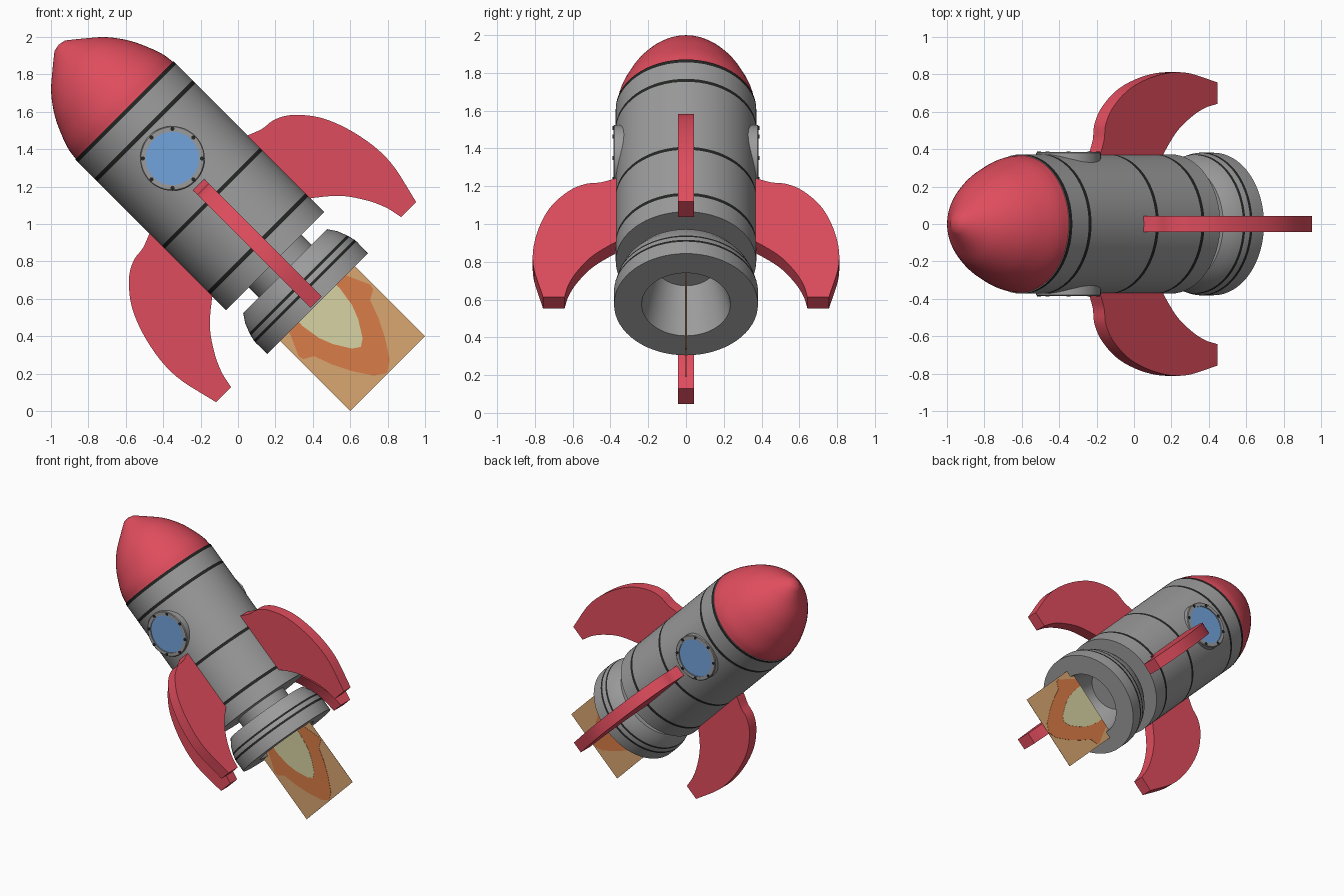
import bpy, bmesh, math
from mathutils import Matrix, Vector

if "Cube" in bpy.data.objects:
    bpy.data.objects.remove(bpy.data.objects["Cube"])

# Rocket space: local z runs up the rocket axis, tilted 45 degrees in the world
BASE = Matrix.Translation((0.5, 0, 0.5)) @ Matrix.Rotation(math.radians(-45), 4, 'Y')


def material(name, color):
    m = bpy.data.materials.new(name)
    m.diffuse_color = (*color, 1)
    m.use_nodes = True
    m.node_tree.nodes["Principled BSDF"].inputs["Base Color"].default_value = m.diffuse_color
    return m


RED = material("red paint", (0.74, 0.073, 0.11))
GREY = material("grey metal", (0.33, 0.33, 0.33))
BLACK = material("black trim", (0.018, 0.02, 0.018))
BLUE = material("blue glass", (0.17, 0.37, 0.72))
TAN = material("flame tan", (0.70, 0.38, 0.165))
ORANGE = material("flame orange", (0.70, 0.2, 0.063))
PALE = material("flame pale", (0.68, 0.65, 0.36))


def finish(bm, name, mats, matrix):
    bmesh.ops.remove_doubles(bm, verts=bm.verts, dist=1e-5)
    bmesh.ops.recalc_face_normals(bm, faces=bm.faces)
    me = bpy.data.meshes.new(name)
    bm.to_mesh(me)
    bm.free()
    for m in mats:
        me.materials.append(m)
    ob = bpy.data.objects.new(name, me)
    ob.matrix_world = matrix
    bpy.context.collection.objects.link(ob)
    bpy.ops.object.select_all(action='DESELECT')
    ob.select_set(True)
    bpy.context.view_layer.objects.active = ob
    bpy.ops.object.shade_smooth_by_angle(angle=math.radians(30))
    return ob


def spline(pts, steps=5):
    """Smooth 2D curve through the points (Catmull-Rom)."""
    p = [Vector(q) for q in pts]
    p = [2 * p[0] - p[1]] + p + [2 * p[-1] - p[-2]]
    out = []
    for a, b, c, d in zip(p, p[1:], p[2:], p[3:]):
        for i in range(steps):
            t = i / steps
            out.append(0.5 * (2 * b + (c - a) * t + (2 * a - 5 * b + 4 * c - d) * t * t
                              + (3 * b - a - 3 * c + d) * t ** 3))
    return [tuple(v) for v in out] + [tuple(pts[-1])]


def lathe(name, profile, mats, matrix=BASE, bands=(), n=64):
    """Spin (radius, height) points; faces inside a band get material 1."""
    bm = bmesh.new()
    rings = [[bm.verts.new((r * math.cos(k * math.tau / n), r * math.sin(k * math.tau / n), z))
              for k in range(n)] for r, z in profile]
    for i, (lo, hi) in enumerate(zip(rings, rings[1:])):
        (r0, z0), (r1, z1) = profile[i], profile[i + 1]
        mid = (z0 + z1) / 2
        dark = any(a < mid < b for a, b in bands) and min(r0, r1) > 0.3
        for k in range(n):
            j = (k + 1) % n
            if r0 < 1e-6:
                f = bm.faces.new((lo[k], hi[j], hi[k]))
            elif r1 < 1e-6:
                f = bm.faces.new((lo[k], lo[j], hi[k]))
            else:
                f = bm.faces.new((lo[k], lo[j], hi[j], hi[k]))
            f.material_index = int(dark)
    return finish(bm, name, mats, matrix)


def prism(name, outline, half, mat, matrix=BASE):
    """Extrude an (x, z) outline symmetrically along y."""
    bm = bmesh.new()
    f = bm.faces.new([bm.verts.new((x, -half, z)) for x, z in outline])
    ext = bmesh.ops.extrude_face_region(bm, geom=[f])["geom"]
    bmesh.ops.translate(bm, vec=(0, 2 * half, 0),
                        verts=[g for g in ext if isinstance(g, bmesh.types.BMVert)])
    return finish(bm, name, [mat], matrix)


# Nose cone
nose = spline([(0.367, 1.565), (0.358, 1.63), (0.332, 1.706), (0.284, 1.808),
               (0.21, 1.91), (0.12, 1.99), (0.04, 2.055)])
lathe("nose_cone", [(0, 1.56)] + nose + [(0, 2.063)], [RED])

# Body tube with four painted stripes
R = 0.372
stripes = [(c - 0.011, c + 0.011) for c in (0.557, 0.902, 1.411, 1.556)]
body = [(0, 0.427), (R, 0.427)] + [(R, z) for s in stripes for z in s] + [(0, 1.567)]
lathe("body", body, [GREY, BLACK], bands=stripes)

# Neck and flared engine nozzle, hollow inside
rings = [(0.193, 0.209), (0.238, 0.252)]
nozzle = [(0, 0.41), (0.165, 0.41), (0.235, 0.105), (0.381, 0.105), (0.382, 0.193),
          (0.38, 0.209), (0.373, 0.238), (0.369, 0.252), (0.348, 0.305), (0.318, 0.35),
          (0.2, 0.35), (0.2, 0.44)]
lathe("nozzle", nozzle, [GREY, BLACK], bands=rings)

# Four swept fins
outer = spline([(0.34, 1.006), (0.374, 1.004), (0.45, 0.976), (0.537, 0.962), (0.628, 0.904),
                (0.726, 0.775), (0.793, 0.578), (0.81, 0.367), (0.757, 0.117)])
inner = spline([(0.643, 0.117), (0.62, 0.215), (0.571, 0.318), (0.492, 0.428),
                (0.378, 0.525), (0.34, 0.545)])
for i in range(4):
    prism(f"fin_{i + 1}", outer + inner, 0.043, RED,
          BASE @ Matrix.Rotation(i * math.pi / 2, 4, 'Z'))

# Portholes on both sides: frame, glass and bolts
for side, sign in (("front", 1), ("back", -1)):
    m = BASE @ Matrix.Translation((0, 0, 1.203)) @ Matrix.Rotation(sign * math.pi / 2, 4, 'X')
    lathe(f"{side}_window_frame", [(0.143, 0.3), (0.143, 0.384), (0.168, 0.384),
                                   (0.173, 0.379), (0.173, 0.3)], [GREY], m, n=48)
    lathe(f"{side}_window_glass", [(0, 0.377), (0.145, 0.377)], [BLUE], m, n=48)
    for k in range(8):
        a = k * math.pi / 4 + math.pi / 4
        b = m @ Matrix.Translation((0.158 * math.cos(a), 0.158 * math.sin(a), 0.38))
        lathe(f"{side}_window_bolt_{k + 1}", [(0.011, 0), (0.011, 0.008), (0, 0.008)],
              [BLACK], b, n=12)

# Flame: square sheet with two layered flame shapes
H = 0.283
prism("flame_sheet", [(-H, -0.424), (H, -0.424), (H, 0.142), (-H, 0.142)], 0.001, TAN)


def mirrored(half):
    return half + [(-x, z) for x, z in reversed(half) if x > 0]


prism("flame_outer", mirrored([(0.2, 0.141), (0.225, 0.08), (0.27, -0.02), (0.265, -0.05),
                               (0.212, -0.08), (0.175, -0.18), (0.125, -0.28), (0.06, -0.38),
                               (0, -0.42)]), 0.003, ORANGE)
prism("flame_core", mirrored([(0.14, 0.14), (0.142, 0.08), (0.125, -0.03), (0.095, -0.106),
                              (0.04, -0.195), (0, -0.222)]), 0.0045, PALE)
